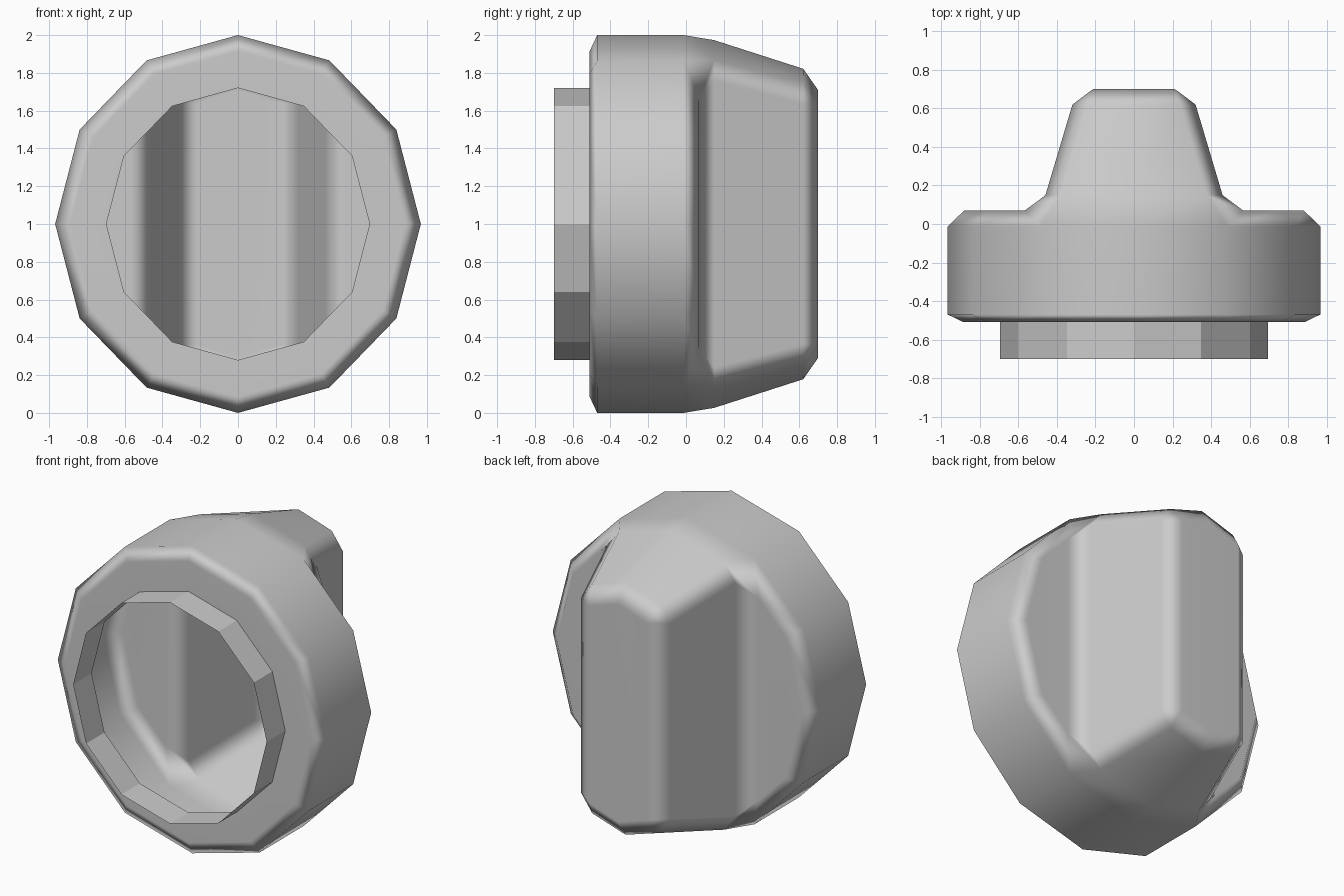
import bpy, bmesh, math

cube = bpy.data.objects.get("Cube")
if cube:
    bpy.data.objects.remove(cube)

SIDES = 12
WIDTH = 0.968          # slight squash across x
grey = bpy.data.materials.new("mid_grey")
grey.use_nodes = True
GREY = (0.6, 0.6, 0.6, 1)
grey.diffuse_color = GREY
grey.node_tree.nodes["Principled BSDF"].inputs["Base Color"].default_value = GREY


def ring(bm, radius, y):
    """Twelve-sided ring facing along y, first vertex at the top."""
    verts = []
    for i in range(SIDES):
        a = math.tau * i / SIDES
        verts.append(bm.verts.new((radius * WIDTH * math.sin(a), y,
                                   1 + radius * math.cos(a))))
    return verts


def bridge(bm, a, b):
    for i in range(SIDES):
        j = (i + 1) % SIDES
        bm.faces.new((a[i], a[j], b[j], b[i]))


def finish(bm, name):
    bmesh.ops.recalc_face_normals(bm, faces=bm.faces)
    mesh = bpy.data.meshes.new(name)
    bm.to_mesh(mesh)
    bm.free()
    mesh.materials.append(grey)
    obj = bpy.data.objects.new(name, mesh)
    bpy.context.collection.objects.link(obj)
    return obj


# Knob body: open-fronted shell with a chamfered front rim
bm = bmesh.new()
rings = [ring(bm, r, y) for r, y in
         ((0.72, -0.51), (0.915, -0.51), (1.0, -0.47), (1.0, 0.07))]
for a, b in zip(rings, rings[1:]):
    bridge(bm, a, b)
base = rings[-1]

# Flat shoulders on both sides of the grip
bm.faces.new(base[1:6])
bm.faces.new(base[7:12])

# Tapered grip rising from the six rim vertices nearest the middle
foot = [base[i] for i in (11, 0, 1, 5, 6, 7)]
crest = []
for v in foot:
    z = 0.795 if abs(v.co.x) < 0.01 else 0.70
    crest.append(bm.verts.new((v.co.x * 0.612, 0.70,
                               1 + math.copysign(z, v.co.z - 1))))
for i in range(6):
    j = (i + 1) % 6
    bm.faces.new((foot[i], foot[j], crest[j], crest[i]))
bm.faces.new(crest)
bmesh.ops.recalc_face_normals(bm, faces=bm.faces)

# Chamfer rim, grip foot, grip corners and crest, but not the ridge lines
edges = []
for e in bm.edges:
    on_grip = all(v.co.y > 0.05 for v in e.verts)
    on_middle = all(abs(v.co.x) < 0.01 for v in e.verts)
    if on_grip and not on_middle:
        edges.append(e)
bmesh.ops.bevel(bm, geom=edges, offset=0.083, offset_type='OFFSET', segments=1,
                profile=0.5, affect='EDGES', clamp_overlap=False)
knob = finish(bm, "knob_body")
for p in knob.data.polygons:
    p.use_smooth = True
normals = knob.modifiers.new("even_normals", 'WEIGHTED_NORMAL')
normals.weight = 75

# Thin faceted collar around the front opening
bm = bmesh.new()
bridge(bm, ring(bm, 0.72, -0.70), ring(bm, 0.72, -0.51))
finish(bm, "front_collar")
